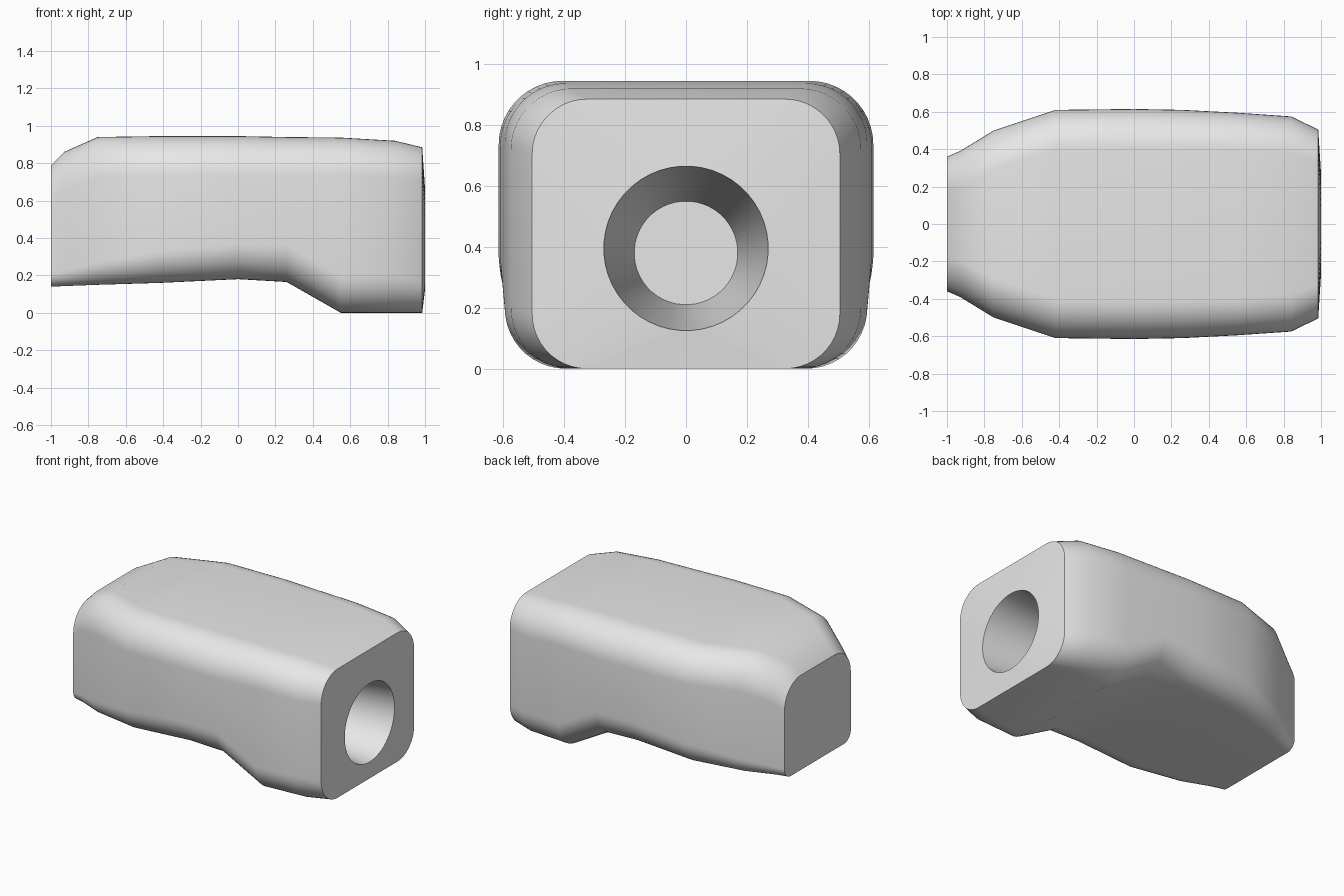
import bpy
import bmesh
from math import sin, cos, pi, radians

cube = bpy.data.objects.get("Cube")
if cube:
    bpy.data.objects.remove(cube, do_unlink=True)

ARC = 12  # points per rounded corner

# Cross-sections along the length: x, half width, bottom, top, bottom radius, top radius
SECTIONS = [
    (-1.0, 0.36, 0.14, 0.79, 0.07, 0.18),
    (-0.93, 0.39, 0.143, 0.86, 0.08, 0.2),
    (-0.75, 0.50, 0.15, 0.94, 0.12, 0.21),
    (-0.42, 0.61, 0.16, 0.945, 0.17, 0.21),
    (0.0, 0.615, 0.18, 0.945, 0.19, 0.21),
    (0.26, 0.61, 0.165, 0.94, 0.2, 0.21),
    (0.55, 0.595, 0.0, 0.937, 0.2, 0.2),
    (0.84, 0.575, 0.0, 0.92, 0.2, 0.2),
    (0.985, 0.505, 0.0, 0.885, 0.18, 0.18),
]


def rounded_ring(bm, x, half, low, high, r_low, r_high):
    corners = [(1, high, -1, r_high), (-1, high, -1, r_high),
               (-1, low, 1, r_low), (1, low, 1, r_low)]
    ring = []
    for c, (side, z, inward, r) in enumerate(corners):
        for k in range(ARC):
            a = (c + k / (ARC - 1)) * pi / 2
            ring.append(bm.verts.new((x, side * (half - r) + r * cos(a),
                                      z + inward * r + r * sin(a))))
    return ring


def round_ring(bm, x, z, r):
    n = 4 * ARC
    angles = [(i + 0.5) * 2 * pi / n for i in range(n)]
    return [bm.verts.new((x, r * cos(a), z + r * sin(a))) for a in angles]


# Body shell, domed socket face and tapered blind socket in one loft
bm = bmesh.new()
rings = [rounded_ring(bm, *s) for s in SECTIONS]
rings.append(round_ring(bm, 1.0, 0.395, 0.27))
rings.append(round_ring(bm, 0.0, 0.38, 0.17))
for a, b in zip(rings, rings[1:]):
    for i in range(len(a)):
        j = (i + 1) % len(a)
        bm.faces.new((a[i], a[j], b[j], b[i]))
bm.faces.new(rings[0])
bm.faces.new(rings[-1])
bmesh.ops.recalc_face_normals(bm, faces=bm.faces)

mesh = bpy.data.meshes.new("grip_body")
bm.to_mesh(mesh)
bm.free()
body = bpy.data.objects.new("grip_body", mesh)
bpy.context.collection.objects.link(body)

# Single plain grey material
grey = bpy.data.materials.new("light_grey")
grey.use_nodes = True
colour = (0.8, 0.8, 0.8, 1.0)
grey.diffuse_color = colour
grey.node_tree.nodes["Principled BSDF"].inputs["Base Color"].default_value = colour
mesh.materials.append(grey)

# Smooth sides with crisp end rims
bpy.ops.object.select_all(action="DESELECT")
body.select_set(True)
bpy.context.view_layer.objects.active = body
bpy.ops.object.shade_smooth_by_angle(angle=radians(40))
